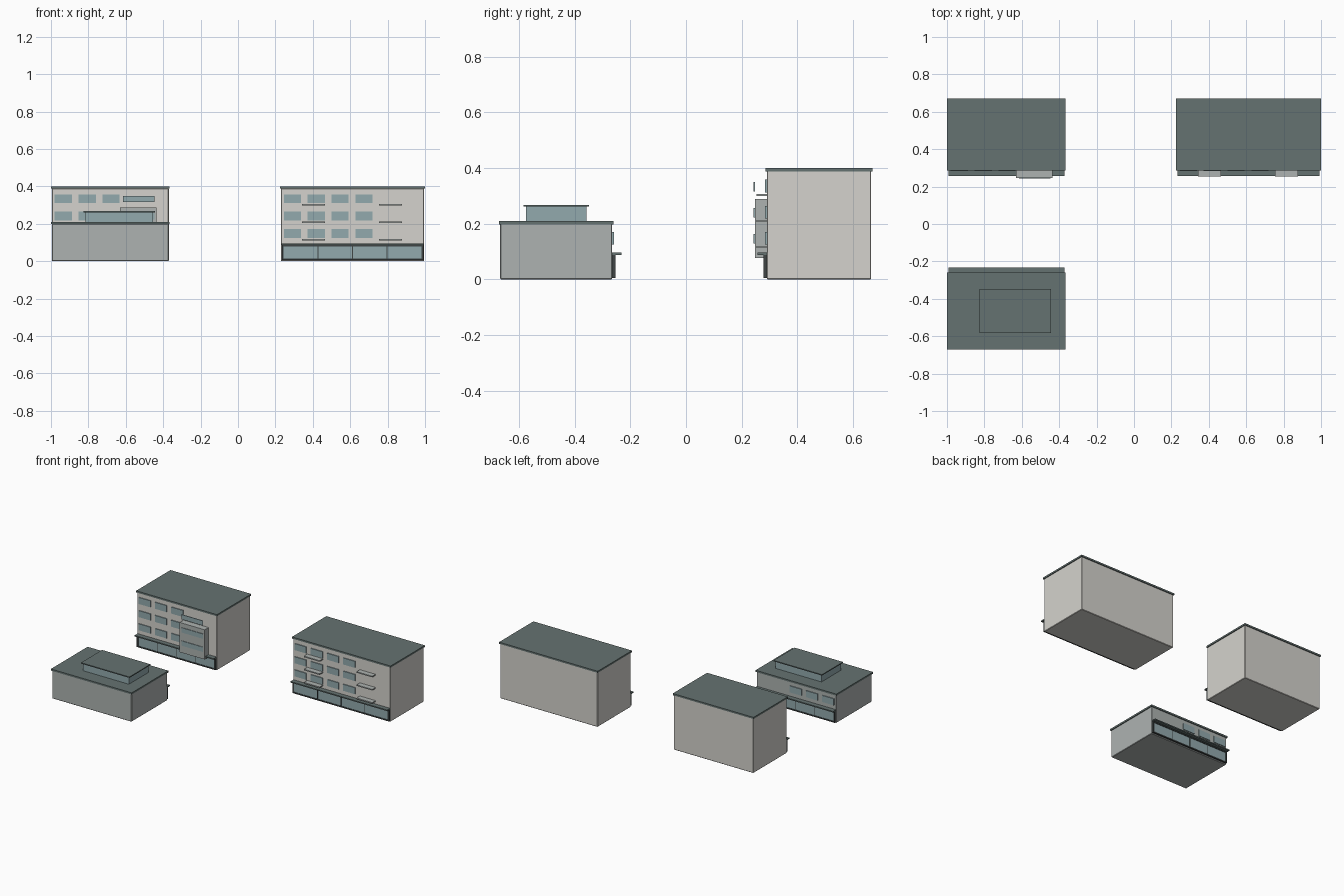
import bpy

if "Cube" in bpy.data.objects:
    bpy.data.objects.remove(bpy.data.objects["Cube"])


def material(name, rgb):
    m = bpy.data.materials.new(name)
    m.diffuse_color = (*rgb, 1)
    m.use_nodes = True
    m.node_tree.nodes["Principled BSDF"].inputs["Base Color"].default_value = m.diffuse_color
    return m


WALL = material("warm_wall", (0.66, 0.65, 0.61))
COOL = material("cool_wall", (0.42, 0.45, 0.44))
ROOF = material("roof", (0.13, 0.17, 0.165))
TRIM = material("dark_trim", (0.05, 0.06, 0.06))
GLASS = material("glass", (0.29, 0.40, 0.42))


def box(name, x, y, z, mat, bevel=0.0):
    """Box from (min, max) pairs on each axis."""
    y = (min(y), max(y))
    bpy.ops.mesh.primitive_cube_add(size=1, location=[(a + b) / 2 for a, b in (x, y, z)])
    o = bpy.context.object
    o.name = name
    o.scale = [b - a for a, b in (x, y, z)]
    bpy.ops.object.transform_apply(location=False, rotation=False, scale=True)
    o.data.materials.append(mat)
    if bevel:
        mod = o.modifiers.new("soft_edge", 'BEVEL')
        mod.width = bevel
        mod.segments = 1
    return o


FLOOR = 0.0935        # storey height
PITCH = 0.1275        # window spacing


def building(label, x0, x1, y0, y1, height, wall, face, floors, columns):
    """Block with roof slab, shopfront, canopy and windows on its street side.
    face is -1 or +1: the y direction the street side looks to."""
    street = y0 if face < 0 else y1
    out = lambda d: street + face * d

    # main mass and roof
    box(label + "_walls", (x0, x1), (y0, y1), (0, height - 0.01), wall, 0.003)
    box(label + "_roof", (x0 - 0.005, x1 + 0.005), (y0 - 0.005, y1 + 0.005),
        (height - 0.012, height), ROOF)

    # shopfront frame bars
    a, b = x0 + 0.004, x1 - 0.004
    bar = 0.010
    box(label + "_shop_sill", (a, b), (out(-0.002), out(0.012)), (0.006, 0.014), TRIM)
    box(label + "_shop_head", (a, b), (out(-0.002), out(0.012)), (0.080, 0.088), TRIM)
    for i, px in enumerate((a, b - bar)):
        box(f"{label}_shop_post_{i}", (px, px + bar), (out(-0.002), out(0.012)),
            (0.014, 0.080), TRIM)
    # shop panes and slim mullions
    step = (b - a - 2 * bar) / 4
    for i in range(4):
        px = a + bar + i * step
        box(f"{label}_shop_pane_{i}", (px, px + step), (out(-0.002), out(0.008)),
            (0.014, 0.080), GLASS)
        if i:
            box(f"{label}_shop_mullion_{i}", (px - 0.002, px + 0.002),
                (out(-0.002), out(0.010)), (0.014, 0.080), TRIM)
    # canopy
    box(label + "_canopy", (x0 + 0.002, x1 - 0.002), (out(-0.002), out(0.033)),
        (0.088, 0.096), ROOF)

    # upper windows
    for f in range(floors):
        z = 0.125 + f * FLOOR
        for c in range(columns):
            px = x0 + 0.015 + c * PITCH
            box(f"{label}_window_{f}_{c}", (px, px + 0.092), (out(-0.002), out(0.006)),
                (z, z + 0.046), GLASS)


# back left block with projecting bay
building("left_block", -0.995, -0.37, 0.29, 0.665, 0.40, WALL, -1, 3, 3)
box("left_block_bay", (-0.632, -0.435), (0.247, 0.292), (0.077, 0.288), COOL)
for f in range(3):
    z = 0.125 + f * FLOOR
    box(f"bay_window_{f}", (-0.616, -0.447), (0.243, 0.248), (z + 0.004, z + 0.038), GLASS)

# back right block with balconies
building("right_block", 0.23, 0.995, 0.29, 0.665, 0.40, WALL, -1, 3, 4)
for f in range(3):
    z = 0.112 + f * FLOOR
    for i, px in enumerate((0.341, 0.755)):
        box(f"balcony_{f}_{i}", (px, px + 0.123), (0.253, 0.292), (z, z + 0.008), COOL)

# low front block facing the street behind it, with a glazed penthouse
building("low_block", -0.995, -0.37, -0.667, -0.265, 0.21, COOL, 1, 1, 3)
box("penthouse_glazing", (-0.815, -0.455), (-0.575, -0.357), (0.205, 0.262), GLASS)
box("penthouse_roof", (-0.825, -0.445), (-0.584, -0.348), (0.261, 0.268), ROOF)
